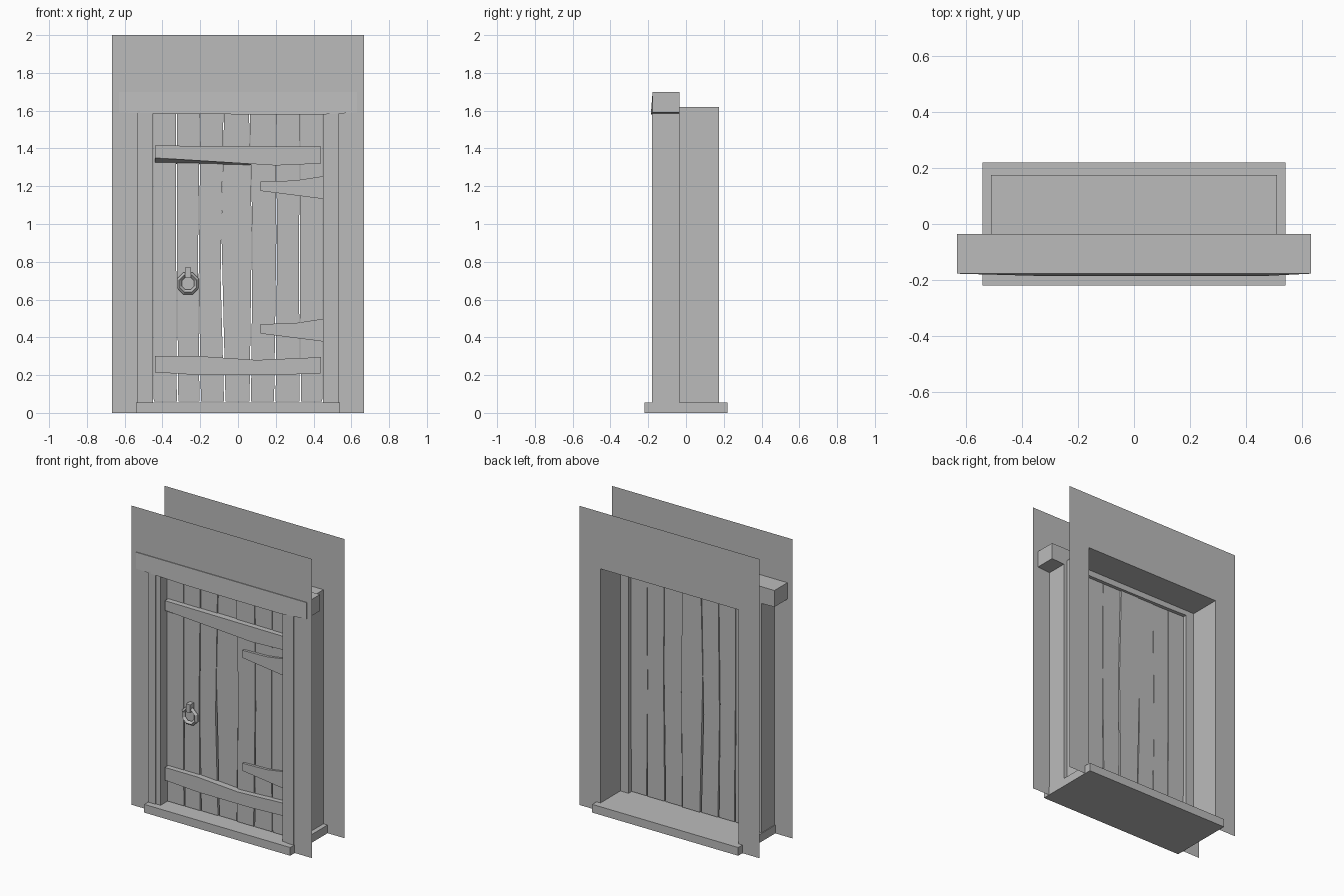
import bpy, bmesh, math, random
from mathutils import Vector

random.seed(4)
cube = bpy.data.objects.get("Cube")
if cube:
    bpy.data.objects.remove(cube, do_unlink=True)

GREY = (0.5, 0.5, 0.5, 1)
grey = bpy.data.materials.new("plain grey")
grey.use_nodes = True
grey.diffuse_color = GREY
grey.node_tree.nodes["Principled BSDF"].inputs["Base Color"].default_value = GREY


def finish(name, bm):
    mesh = bpy.data.meshes.new(name)
    bmesh.ops.recalc_face_normals(bm, faces=bm.faces)
    bm.to_mesh(mesh)
    bm.free()
    mesh.materials.append(grey)
    obj = bpy.data.objects.new(name, mesh)
    bpy.context.collection.objects.link(obj)
    return obj


def slab(name, outline, front, back=None):
    """Extrude an (x, z) outline from front to back along y; no back gives a sheet."""
    bm = bmesh.new()
    face = bm.faces.new([bm.verts.new((x, front, z)) for x, z in outline])
    if back is not None:
        new = bmesh.ops.extrude_face_region(bm, geom=[face])["geom"]
        moved = [v for v in new if isinstance(v, bmesh.types.BMVert)]
        bmesh.ops.translate(bm, verts=moved, vec=(0, back - front, 0))
        if face.is_valid and len(bm.faces) < len(outline) + 2:
            bm.faces.new([v for v in face.verts])
    return finish(name, bm)


def box(name, x0, x1, front, back, z0, z1):
    return slab(name, [(x0, z0), (x1, z0), (x1, z1), (x0, z1)], front, back)


FLOOR = 0.055
HOLE, HOLE_TOP = 0.51, 1.62
FRAME_BACK, WALL = -0.035, 0.175

# Front and back wall sheets with a doorway cut out
w = 0.667
arch = [(-w, 0), (-HOLE, 0), (-HOLE, HOLE_TOP), (HOLE, HOLE_TOP),
        (HOLE, 0), (w, 0), (w, 2), (-w, 2)]
slab("front_wall", arch, -0.172)
slab("back_wall", arch, WALL)

# Thin lining of the doorway behind the frame
bm = bmesh.new()
rows = []
for y in (FRAME_BACK, WALL):
    rows.append([bm.verts.new((x, y, z)) for x, z in
                 ((-HOLE, FLOOR), (-HOLE, HOLE_TOP), (HOLE, HOLE_TOP), (HOLE, FLOOR))])
for i in range(3):
    bm.faces.new((rows[0][i], rows[0][i + 1], rows[1][i + 1], rows[1][i]))
finish("doorway_lining", bm)

# Sill, posts and lintel
box("sill", -0.54, 0.54, -0.22, 0.22, 0, FLOOR)
for side, name in ((-1, "right"), (1, "left")):
    edges = sorted((side * 0.535, side * 0.485))
    box(name + "_post", *edges, -0.18, FRAME_BACK, FLOOR, 1.6)
    edges = sorted((side * 0.485, side * 0.45))
    box(name + "_door_stop", *edges, -0.174, FRAME_BACK, FLOOR, 1.6)
lintel = slab("lintel", [(-0.63, 1.59), (-0.3, 1.583), (0.1, 1.58), (0.45, 1.58),
                         (0.63, 1.59), (0.63, 1.7), (-0.63, 1.7)], -0.177, FRAME_BACK)
for v in lintel.data.vertices:
    if v.co.y < -0.1 and abs(v.co.x) < 0.5:
        v.co.y = -0.186

# Rough planks with uneven seams, given as bottom, middle and top x
seams = [(-0.45, -0.45, -0.45), (-0.32, -0.325, -0.325), (-0.2, -0.21, -0.2),
         (-0.07, -0.09, -0.075), (0.065, 0.075, 0.06), (0.195, 0.205, 0.2),
         (0.33, 0.325, 0.33), (0.45, 0.45, 0.45)]
gap = 0.004
for i, (a, b) in enumerate(zip(seams, seams[1:])):
    mid = random.uniform(0.7, 1.0)
    outline = [(a[0] + gap, 0.06), (b[0] - gap, 0.06), (b[1] - gap / 2, mid),
               (b[2] - gap / 2, 1.6), (a[2] + gap / 2, 1.6), (a[1] + gap / 2, mid)]
    push = random.uniform(-0.006, 0.006)
    slab("plank_%d" % (i + 1), outline, -0.105 + push, -0.055 + push)

# Cross braces, worn along their edges
upper = slab("upper_brace", [(-0.44, 1.32), (0.2, 1.31), (0.44, 1.32),
                             (0.44, 1.41), (-0.44, 1.415)], -0.145, -0.1)
for v in upper.data.vertices:
    if v.co.y < -0.12 and v.co.x < 0 and v.co.z < 1.4:
        v.co.z += 0.03
slab("lower_brace", [(-0.44, 0.215), (-0.2, 0.2), (0.2, 0.2), (0.44, 0.21), (0.44, 0.295),
                     (0.1, 0.28), (-0.2, 0.3), (-0.44, 0.3)], -0.145, -0.1)

# Tapered hinge straps
for z, name in ((1.195, "upper_hinge"), (0.44, "lower_hinge")):
    slab(name, [(0.12, z - 0.02), (0.45, z - 0.062), (0.45, z + 0.058),
                (0.3, z + 0.035), (0.12, z + 0.03)], -0.125, -0.1)

# Ring handle: eight-sided ring hanging from a staple
bm = bmesh.new()
loops = []
centre = Vector((-0.265, -0.13, 0.685))
for i in range(8):
    a = math.tau * (i + 0.5) / 8
    out = Vector((math.cos(a), 0, math.sin(a)))
    loops.append([bm.verts.new(centre + out * r + Vector((0, y, 0)))
                  for r, y in ((0.064, 0), (0.05, -0.015), (0.035, 0), (0.05, 0.015))])
for p, q in zip(loops, loops[1:] + loops[:1]):
    for j in range(4):
        k = (j + 1) % 4
        bm.faces.new((p[j], q[j], q[k], p[k]))
finish("handle_ring", bm)
box("handle_staple", -0.28, -0.25, -0.15, -0.1, 0.715, 0.77)
